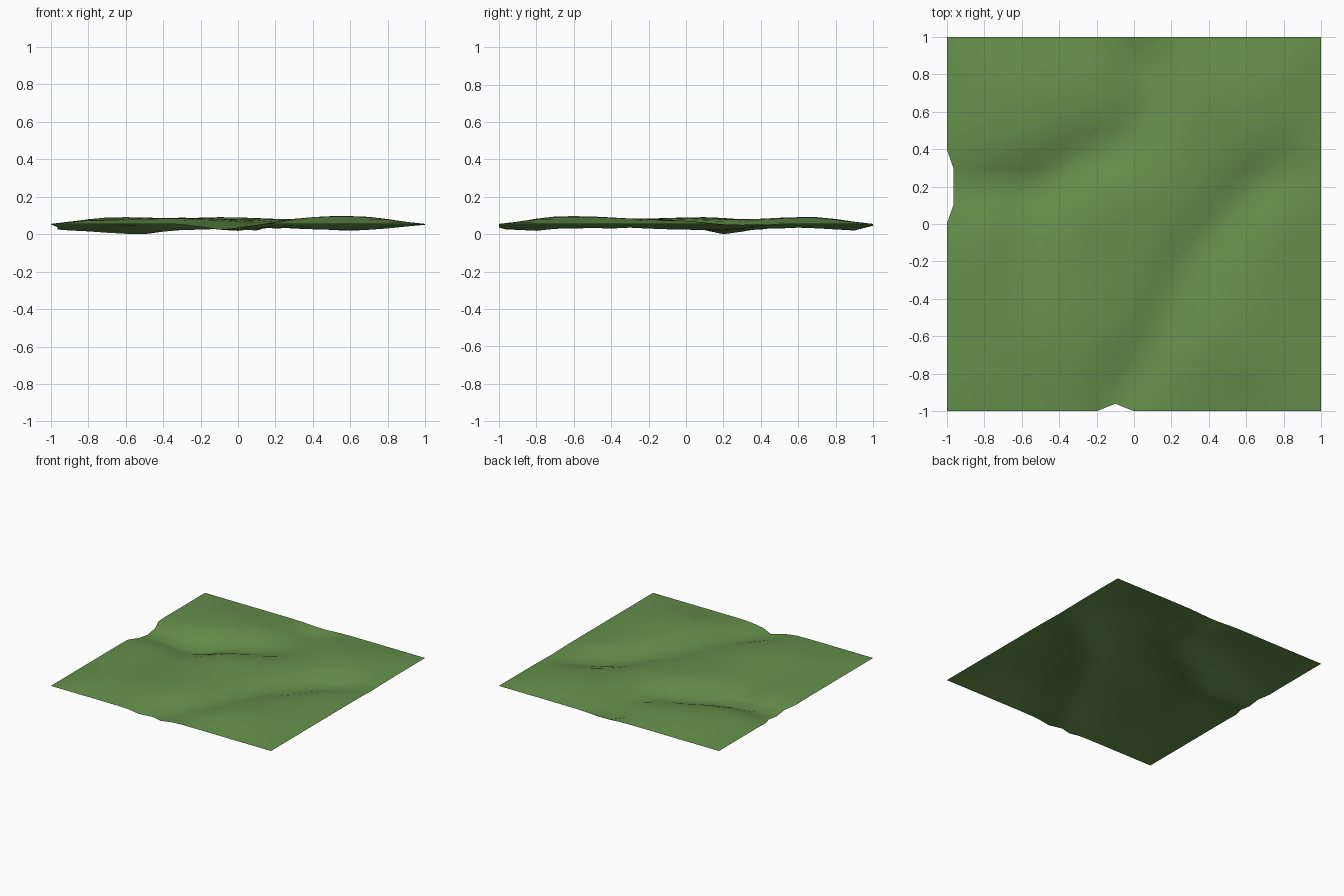
import bpy, bmesh, math
from mathutils import Vector

if "Cube" in bpy.data.objects:
    bpy.data.objects.remove(bpy.data.objects["Cube"])

# stream beds: (x, y, floor height)
STREAMS = [
    [(-1.0, 0.2, 0.03), (-0.8, 0.2, 0.02), (-0.55, 0.17, 0.0), (-0.3, 0.34, 0.025),
     (0.0, 0.47, 0.035), (0.08, 0.7, 0.035), (0.06, 0.9, 0.02), (0.05, 1.0, 0.05)],
    [(-0.1, -1.0, 0.03), (-0.03, -0.85, 0.02), (0.12, -0.6, 0.035), (0.3, -0.2, 0.035),
     (0.6, 0.17, 0.02), (0.8, 0.29, 0.035), (1.0, 0.4, 0.057)],
    [(-0.55, 0.17, 0.03), (-0.6, -0.2, 0.06), (-0.55, -0.5, 0.08)],
]
# gentle mounds: (x, y, height, radius)
MOUNDS = [(0.55, -0.6, 0.02, 0.3), (-0.6, 0.65, 0.014, 0.3), (-0.1, 0.1, 0.014, 0.3),
          (-0.35, -0.5, 0.012, 0.25), (0.55, 0.65, 0.014, 0.3), (-0.8, -0.2, 0.01, 0.2)]
EDGE = 0.06


def carve(p, z, stream):
    """Pull the ground down to the nearest stream floor."""
    best = (9, 0)
    for a, b in zip(stream, stream[1:]):
        pa, pb = Vector(a[:2]), Vector(b[:2])
        d = pb - pa
        t = min(1, max(0, (p - pa).dot(d) / d.length_squared))
        best = min(best, ((p - pa - d * t).length, a[2] + (b[2] - a[2]) * t))
    w = math.exp(-(best[0] / 0.13) ** 2)
    return z + (min(best[1], z) - z) * w


def height(x, y):
    inset = min(1 - abs(x), 1 - abs(y))
    z = 0.082 + sum(h * math.exp(-((x - a) ** 2 + (y - b) ** 2) / r ** 2)
                    for a, b, h, r in MOUNDS)
    z = EDGE + (z - EDGE) * min(1, inset / 0.25)
    for s in STREAMS:
        z = carve(Vector((x, y)), z, s)
    return z


# ground sheet
bm = bmesh.new()
bmesh.ops.create_grid(bm, x_segments=20, y_segments=20, size=1)
for v in bm.verts:
    x, y = v.co.x, v.co.y
    v.co.z = height(x, y)
    # stream mouths cut into the left and front edges
    if x < -0.99 and 0.05 < y < 0.35:
        v.co.x = -0.965
    if y < -0.99 and abs(x + 0.1) < 0.05:
        v.co.y = -0.96
low = min(v.co.z for v in bm.verts)
for v in bm.verts:
    v.co.z -= low
for f in bm.faces:
    f.smooth = True
mesh = bpy.data.meshes.new("ground")
bm.to_mesh(mesh)
bm.free()
ground = bpy.data.objects.new("ground", mesh)
bpy.context.collection.objects.link(ground)

grass = bpy.data.materials.new("grass")
grass.diffuse_color = (0.13, 0.28, 0.07, 1)
grass.use_nodes = True
grass.node_tree.nodes["Principled BSDF"].inputs["Base Color"].default_value = grass.diffuse_color
mesh.materials.append(grass)
